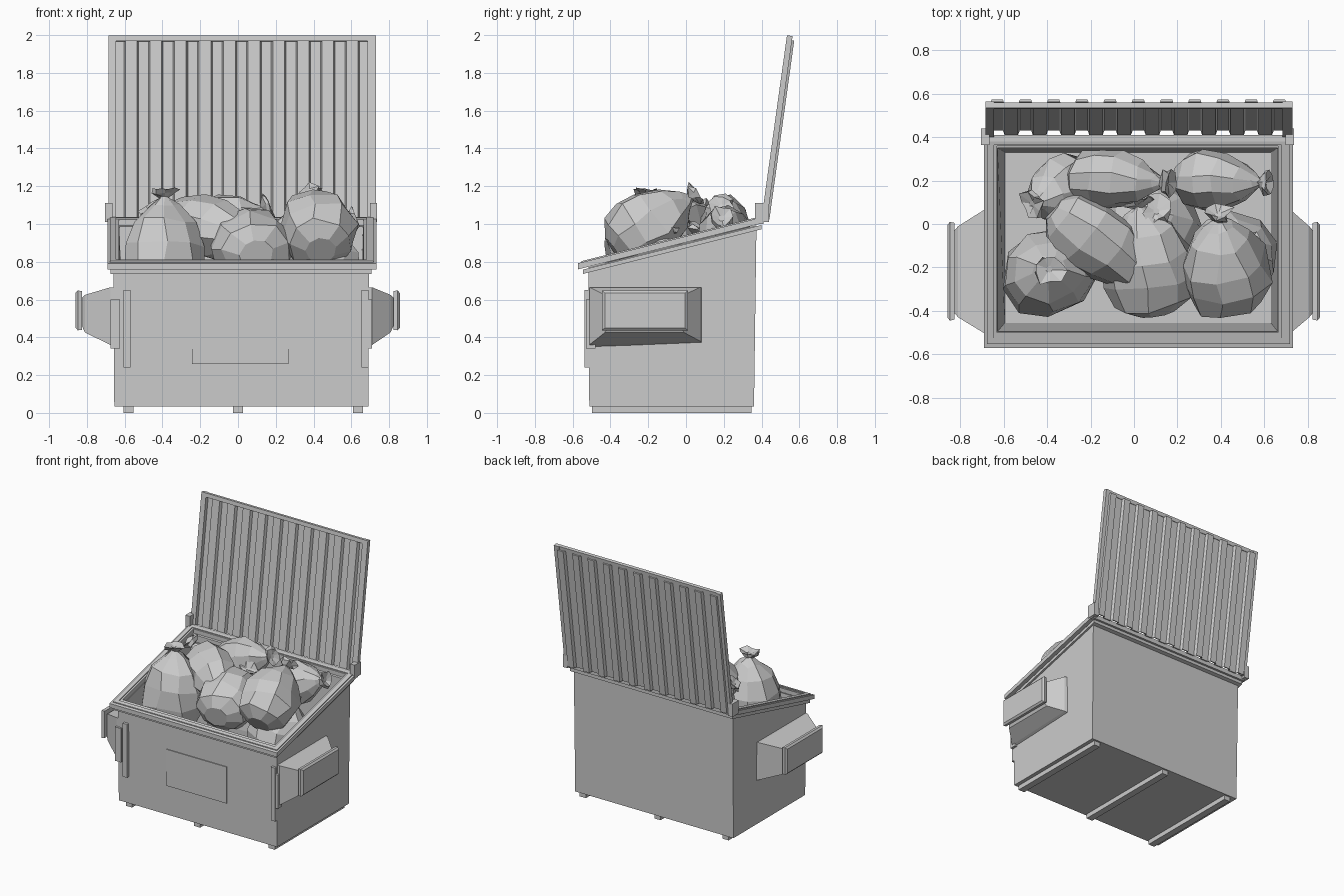
import bpy, bmesh, math, random
from mathutils import Vector

if "Cube" in bpy.data.objects:
    bpy.data.objects.remove(bpy.data.objects["Cube"])

CX = 0.017                      # bin centre line
TILT = math.radians(7.9)        # lid leaning back


def loft(name, rings, cyclic=False):
    """Skin equal-length point rings; cap the ends unless cyclic."""
    bm = bmesh.new()
    vs = [[bm.verts.new(p) for p in r] for r in rings]
    n = len(rings[0])
    pairs = list(zip(vs, vs[1:])) + ([(vs[-1], vs[0])] if cyclic else [])
    for a, b in pairs:
        for i in range(n):
            j = (i + 1) % n
            bm.faces.new((a[i], a[j], b[j], b[i]))
    if not cyclic:
        bm.faces.new(vs[0])
        bm.faces.new(vs[-1])
    bmesh.ops.recalc_face_normals(bm, faces=bm.faces)
    me = bpy.data.meshes.new(name)
    bm.to_mesh(me)
    bm.free()
    ob = bpy.data.objects.new(name, me)
    bpy.context.collection.objects.link(ob)
    return ob


def rect(x0, x1, y0, y1, z):
    """Rectangle seen from above; z is a number or a function of y."""
    f = z if callable(z) else (lambda y: z)
    return [(x, y, f(y)) for x, y in ((x0, y0), (x1, y0), (x1, y1), (x0, y1))]


def box(name, x0, x1, y0, y1, z0, z1):
    return loft(name, [rect(x0, x1, y0, y1, z0), rect(x0, x1, y0, y1, z1)])


def slope(h):
    return lambda y: h + 0.25 * y


# hollow sloped body
loft("bin_body", [
    rect(-0.655, 0.69, -0.512, 0.36, 0.035),
    rect(-0.66, 0.693, -0.517, 0.373, slope(0.90)),
    rect(-0.628, 0.662, -0.495, 0.35, slope(0.90)),
    rect(-0.595, 0.63, -0.455, 0.33, 0.08)])


# stepped rim around the opening
def rim(name, outer, inner, low, high):
    loft(name, [rect(*outer, slope(low)), rect(*outer, slope(high)),
                rect(*inner, slope(high)), rect(*inner, slope(low))], True)


rim("rim_lower", (-0.675, 0.708, -0.545, 0.40), (-0.64, 0.674, -0.50, 0.355), 0.872, 0.895)
rim("rim_upper", (-0.692, 0.732, -0.572, 0.385), (-0.63, 0.664, -0.50, 0.36), 0.903, 0.935)
rim("rim_bead", (-0.678, 0.718, -0.552, 0.38), (-0.645, 0.68, -0.525, 0.365), 0.93, 0.942)

# floor skids
for i, x in enumerate((-0.579, 0.0, 0.635)):
    box(f"skid_{i}", x - 0.026, x + 0.026, -0.497, 0.347, 0, 0.037)

# front plate
box("front_plate", -0.243, 0.268, -0.522, -0.505, 0.26, 0.54)

# corner brackets and fork pockets on both sides
for tag, s, xb, xo in (("left", -1, -0.655, -0.86), ("right", 1, 0.69, 0.857)):
    xa = xb - s * 0.035 if s > 0 else xb + 0.05
    box(f"corner_strip_{tag}", *sorted((xa, xa - s * 0.037 if s < 0 else xb)),
        -0.537, -0.50, 0.24, 0.65)
    box(f"corner_bracket_{tag}", *sorted((xb + s * 0.02, xb - s * 0.03)),
        -0.53, -0.48, 0.34, 0.60)

    def section(x, y0, y1, z0, z1, skew=0.0):
        return [(x, y0, z0), (x, y1, z0 + skew), (x, y1, z1), (x, y0, z1)]
    loft(f"fork_pocket_{tag}", [
        section(xb - s * 0.01, -0.512, 0.085, 0.345, 0.665, 0.025),
        section(xb + s * 0.02, -0.512, 0.075, 0.36, 0.665, 0.02),
        section(xo - s * 0.05, -0.43, -0.01, 0.425, 0.625),
        section(xo - s * 0.025, -0.40, -0.04, 0.48, 0.60)])
    loft(f"pocket_flange_{tag}", [
        section(xo - s * 0.034, -0.44, 0.005, 0.44, 0.645),
        section(xo - s * 0.012, -0.445, 0.01, 0.437, 0.648),
        section(xo, -0.43, -0.005, 0.45, 0.635)])


# lid: ribbed sheet plus frame, in lid space (across, depth, height)
def lid_point(x, d, h):
    return (x, 0.40 + h * math.sin(TILT) + d * math.cos(TILT),
            1.03 + h * math.cos(TILT) - d * math.sin(TILT))


front = [(-0.68, 0.01)]
for k in range(11):
    x = 0.02 + (k - 5) * 0.13
    front += [(x - 0.034, 0.01), (x - 0.026, 0.032), (x + 0.026, 0.032), (x + 0.034, 0.01)]
front.append((0.725, 0.01))
outline = front + [(x, d + 0.01) for x, d in reversed(front)]
loft("lid_ribbed_sheet", [[lid_point(x, d, h) for x, d in outline] for h in (0, 0.955)])


def lid_bar(name, x0, x1, h0, h1, d1):
    loft(name, [[lid_point(x, d, h) for x, d in ((x0, 0), (x1, 0), (x1, d1), (x0, d1))]
                for h in (h0, h1)])


lid_bar("lid_edge_left", -0.685, -0.645, 0.0, 0.978, 0.03)
lid_bar("lid_edge_right", 0.685, 0.73, 0.0, 0.978, 0.03)
lid_bar("lid_edge_top", -0.685, 0.73, 0.948, 0.978, 0.025)

# hinge blocks and rear rail
box("hinge_left", -0.704, -0.665, 0.365, 0.44, 1.01, 1.11)
box("hinge_right", 0.698, 0.737, 0.365, 0.44, 1.01, 1.11)
box("rear_rail", -0.69, 0.732, 0.372, 0.41, 1.0, 1.035)

# tied bags: fraction of radius, fraction of length
PROFILE = [(0.4, 0.0), (0.8, 0.1), (1.0, 0.32), (0.95, 0.55), (0.68, 0.78), (0.32, 0.93)]


def bag(name, base, neck, rx, ry, seed, sides=9):
    rnd = random.Random(seed)
    base, neck = Vector(base), Vector(neck)
    axis = neck - base
    length = axis.length
    rot = axis.to_track_quat('Z', 'Y')

    def ring(ax, ay, z, jitter, lift=0.0):
        pts = []
        for i in range(sides):
            t = math.tau * (i + rnd.uniform(-0.15, 0.15)) / sides
            k = 1 + rnd.uniform(-jitter, jitter)
            dz = rnd.uniform(-lift, lift)
            pts.append(base + rot @ Vector((ax * k * math.cos(t), ay * k * math.sin(t), z + dz)))
        return pts
    rings = [ring(rx * r, ry * r, z * length, 0.09, 0.015 if z else 0.0) for r, z in PROFILE]
    # gathered neck and flared tie
    for r, z, j in ((0.022, 0.0, 0.1), (0.058, 0.022, 0.4), (0.065, 0.045, 0.35), (0.015, 0.03, 0.1)):
        rings.append(ring(r, r, length + z, j, 0.008))
    loft(name, rings)


BAGS = [
    ("front_left", (-0.385, -0.23, 0.58), (-0.39, -0.21, 1.14), 0.235, 0.21),
    ("top_left", (-0.37, 0.07, 1.02), (0.10, -0.28, 0.93), 0.165, 0.165),
    ("front_middle", (0.10, -0.41, 0.84), (0.02, 0.08, 0.96), 0.23, 0.20),
    ("back_middle", (-0.29, 0.22, 0.93), (0.13, 0.19, 1.08), 0.14, 0.15),
    ("back_right", (0.20, 0.21, 0.88), (0.58, 0.19, 1.02), 0.145, 0.16),
    ("front_right", (0.44, -0.38, 0.86), (0.39, 0.02, 1.14), 0.21, 0.20),
    ("back_left", (-0.24, 0.20, 0.78), (-0.45, 0.10, 1.05), 0.16, 0.15),
    ("under_right", (0.42, -0.20, 0.55), (0.52, -0.10, 0.95), 0.21, 0.22),
    ("under_middle", (0.05, -0.10, 0.50), (0.10, 0.05, 0.95), 0.26, 0.26),
]
for i, (tag, base, neck, rx, ry) in enumerate(BAGS):
    bag(f"rubbish_bag_{tag}", base, neck, rx, ry, 11 + i)
